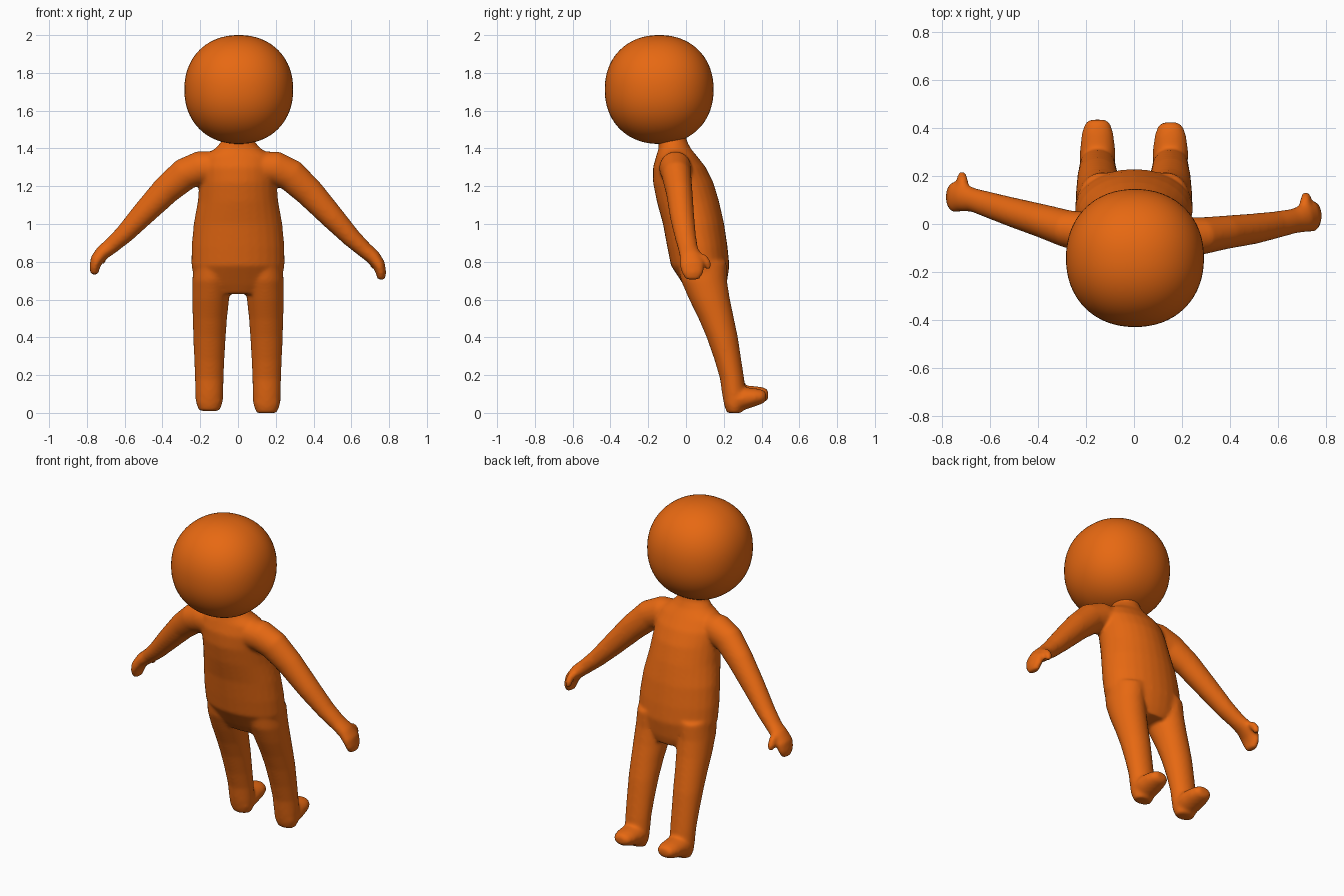
import bpy, bmesh, math
from mathutils import Vector

orange = bpy.data.materials.new("orange")
orange.diffuse_color = (0.80, 0.14, 0.006, 1)
SEGS = 28


def loft(bm, rings, ref, normal=None):
    """Closed tube through rings (x, y, z, a, b); b is the half size along ref."""
    pts = [Vector(r[:3]) for r in rings]
    ref = Vector(ref)
    loops = []
    for i, (x, y, z, a, b) in enumerate(rings):
        t = Vector(normal) if normal else pts[min(i + 1, len(pts) - 1)] - pts[max(i - 1, 0)]
        u = ref.cross(t).normalized()
        v = t.cross(u).normalized()
        loop = []
        for k in range(SEGS):
            ang = 2 * math.pi * k / SEGS
            loop.append(bm.verts.new(pts[i] + u * a * math.cos(ang) + v * b * math.sin(ang)))
        loops.append(loop)
    faces = [bm.faces.new(loops[0]), bm.faces.new(loops[-1])]
    for p, q in zip(loops, loops[1:]):
        for k in range(SEGS):
            j = (k + 1) % SEGS
            faces.append(bm.faces.new((p[k], p[j], q[j], q[k])))
    bmesh.ops.recalc_face_normals(bm, faces=faces)


def finish(name, bm):
    mesh = bpy.data.meshes.new(name)
    bm.to_mesh(mesh)
    bm.free()
    mesh.materials.append(orange)
    ob = bpy.data.objects.new(name, mesh)
    bpy.context.collection.objects.link(ob)
    for p in mesh.polygons:
        p.use_smooth = True
    return ob


body = bmesh.new()

# torso and neck, leaning toward -y at the top
loft(body, [
    (0, 0.11, 0.63, 0.17, 0.09), (0, 0.10, 0.68, 0.225, 0.115),
    (0, 0.075, 0.78, 0.247, 0.155), (0, 0.06, 0.88, 0.246, 0.160),
    (0, 0.04, 1.00, 0.235, 0.162), (0, 0.01, 1.12, 0.213, 0.165),
    (0, -0.015, 1.22, 0.205, 0.160), (0, -0.035, 1.30, 0.205, 0.140),
    (0, -0.05, 1.36, 0.185, 0.108), (0, -0.06, 1.40, 0.12, 0.085),
    (0, -0.07, 1.44, 0.085, 0.075), (0, -0.08, 1.52, 0.08, 0.07)],
    (0, 1, 0), (0, 0, 1))

for s, dz, dy in ((1, 0.0, 0.0), (-1, 0.01, 0.012)):
    # leg
    loft(body, [
        (s * 0.130, 0.085, 0.80, 0.105, 0.13), (s * 0.140, 0.095, 0.70, 0.102, 0.122),
        (s * 0.145, 0.125, 0.60, 0.098, 0.108), (s * 0.149, 0.160, 0.50, 0.091, 0.094),
        (s * 0.151, 0.192, 0.40, 0.086, 0.083), (s * 0.152, 0.222, 0.28, 0.080, 0.071),
        (s * 0.152, 0.244, 0.18, 0.076, 0.064), (s * 0.152, 0.254, 0.10, 0.074, 0.063),
        (s * 0.152, 0.258, 0.04 + dz, 0.070, 0.056), (s * 0.152, 0.256, dz, 0.054, 0.040)],
        (0, 1, 0), (0, 0, 1))
    # foot
    loft(body, [
        (s * 0.152, 0.215, 0.060 + dz, 0.045, 0.055), (s * 0.152, 0.25, 0.068 + dz, 0.064, 0.073),
        (s * 0.152, 0.31, 0.076 + dz, 0.060, 0.074), (s * 0.152, 0.37 + dy, 0.083 + dz, 0.047, 0.066),
        (s * 0.152, 0.41 + dy, 0.086 + dz, 0.036, 0.052), (s * 0.152, 0.424 + dy, 0.086 + dz, 0.020, 0.032)],
        (1, 0, 0), (0, 1, 0))

# arms: the right one hangs slightly further toward -y than the left one
RIGHT = [(0.08, -0.060, 1.300, 0.085, 0.085), (0.20, -0.056, 1.295, 0.090, 0.085),
         (0.28, -0.050, 1.258, 0.086, 0.078), (0.38, -0.035, 1.165, 0.077, 0.070),
         (0.50, -0.020, 1.035, 0.064, 0.064), (0.60, -0.002, 0.928, 0.051, 0.056),
         (0.67, 0.013, 0.863, 0.043, 0.052), (0.715, 0.025, 0.825, 0.040, 0.060),
         (0.745, 0.032, 0.785, 0.035, 0.066), (0.758, 0.035, 0.740, 0.027, 0.058),
         (0.759, 0.035, 0.705, 0.020, 0.035)]
LEFT = [(-0.08, -0.050, 1.300, 0.085, 0.085), (-0.20, -0.035, 1.297, 0.090, 0.085),
        (-0.28, -0.020, 1.265, 0.086, 0.078), (-0.38, 0.012, 1.180, 0.077, 0.070),
        (-0.50, 0.047, 1.055, 0.064, 0.062), (-0.60, 0.078, 0.948, 0.051, 0.055),
        (-0.67, 0.100, 0.885, 0.043, 0.050), (-0.715, 0.110, 0.850, 0.040, 0.058),
        (-0.748, 0.113, 0.810, 0.035, 0.066), (-0.760, 0.113, 0.768, 0.027, 0.058),
        (-0.760, 0.113, 0.732, 0.020, 0.035)]
for arm in (RIGHT, LEFT):
    loft(body, arm, (0, 1, 0))
    # thumb
    s = 1 if arm is RIGHT else -1
    hx, hy, hz = arm[7][:3]
    loft(body, [(hx, hy + 0.035, hz + 0.005, 0.022, 0.022),
                (hx, hy + 0.070, hz - 0.008, 0.023, 0.023),
                (hx + s * 0.003, hy + 0.090, hz - 0.035, 0.021, 0.021),
                (hx + s * 0.004, hy + 0.092, hz - 0.065, 0.015, 0.015)], (1, 0, 0))

body_ob = finish("body", body)
# fuse the limbs into one soft skin
remesh = body_ob.modifiers.new("fuse", 'REMESH')
remesh.mode = 'VOXEL'
remesh.voxel_size = 0.009
remesh.use_smooth_shade = True
soft = body_ob.modifiers.new("soften", 'SMOOTH')
soft.factor = 0.5
soft.iterations = 12

# head: slightly squared ball
head = bmesh.new()
bmesh.ops.create_uvsphere(head, u_segments=64, v_segments=40, radius=1)
for v in head.verts:
    n = sum(abs(c) ** 2.15 for c in v.co) ** (1 / 2.15)
    v.co = v.co / n * 0.288
    v.co += Vector((0.004, -0.142, 1.712))
finish("head", head)
